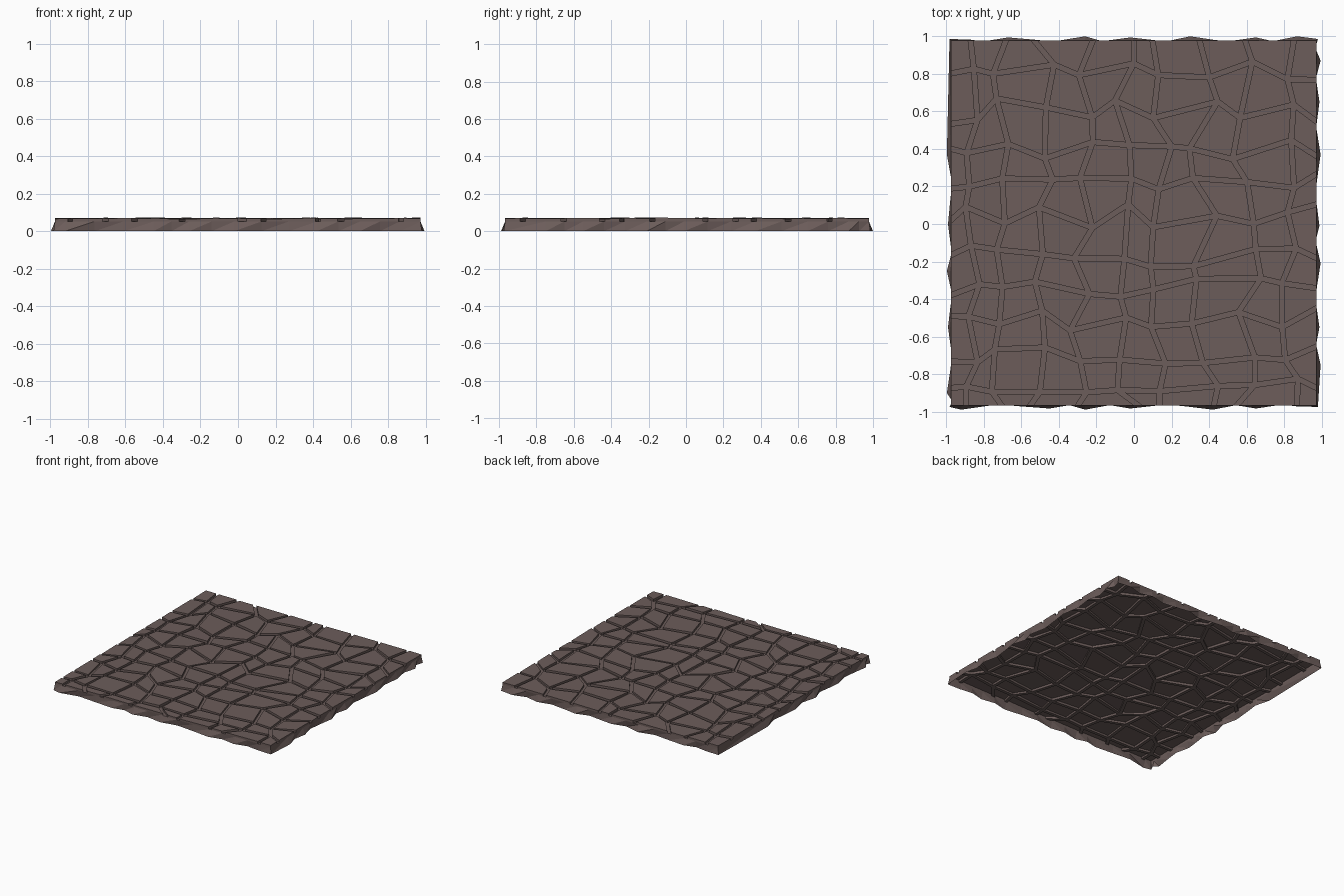
import bpy, bmesh, random
from mathutils import Vector

if "Cube" in bpy.data.objects:
    bpy.data.objects.remove(bpy.data.objects["Cube"])

random.seed(7)
X0, X1, Y0, Y1 = -0.975, 0.972, -0.967, 0.978   # edges of the paved top
FLOOR, TOP, GAP = 0.052, 0.067, 0.013           # groove floor, stone top, half groove width
XS = [X0, -0.86, -0.71, -0.50, -0.28, -0.04, 0.15, 0.37, 0.60, 0.82, X1]
YS = [Y0, -0.86, -0.69, -0.51, -0.33, -0.17, 0.04, 0.24, 0.40, 0.60, 0.81, Y1]

stone = bpy.data.materials.new("brown grey stone")
stone.diffuse_color = (0.150, 0.109, 0.103, 1)
stone.use_nodes = True
stone.node_tree.nodes["Principled BSDF"].inputs["Base Color"].default_value = stone.diffuse_color


def make(name, bm):
    bmesh.ops.remove_doubles(bm, verts=bm.verts, dist=1e-5)
    me = bpy.data.meshes.new(name)
    bm.to_mesh(me)
    bm.free()
    me.materials.append(stone)
    ob = bpy.data.objects.new(name, me)
    bpy.context.collection.objects.link(ob)


def face(bm, pts):
    bm.faces.new([bm.verts.new(p) for p in pts])


def wobble(line, i):
    """Jittered position of grid line i; the outer lines stay put."""
    if i in (0, len(line) - 1):
        return line[i]
    room = min(line[i] - line[i - 1], line[i + 1] - line[i])
    return line[i] + random.uniform(-0.36, 0.36) * room


def inset(quad, dist):
    """Move every side of a counter-clockwise quad inwards by its own distance."""
    lines = []
    for k in range(4):
        a, b = quad[k], quad[(k + 1) % 4]
        d = (b - a).normalized()
        lines.append((a + Vector((-d.y, d.x)) * dist[k], d))
    out = []
    for k in range(4):
        (p, d), (q, e) = lines[k - 1], lines[k]
        t = (q - p).cross(e) / d.cross(e)
        out.append(p + d * t)
    return out


# Paving: crooked stones with sunken grooves, open underneath
nx, ny = len(XS) - 1, len(YS) - 1
grid = [[Vector((wobble(XS, i), wobble(YS, j))) for j in range(ny + 1)]
        for i in range(nx + 1)]
bm = bmesh.new()
for i in range(nx):
    for j in range(ny):
        quad = [grid[i][j], grid[i + 1][j], grid[i + 1][j + 1], grid[i][j + 1]]
        outer = [j == 0, i == nx - 1, j == ny - 1, i == 0]
        ins = inset(quad, [0 if o else GAP for o in outer])
        # each stone tips a little about its own centre
        c = sum(ins, Vector((0, 0))) / 4
        tx, ty = random.uniform(-0.025, 0.025), random.uniform(-0.025, 0.025)
        lift = random.uniform(0, 0.003)
        top = []
        for p in ins:
            h = TOP + lift + (p.x - c.x) * tx + (p.y - c.y) * ty
            top.append(Vector((p.x, p.y, h)))
        low = [Vector((p.x, p.y, FLOOR)) for p in ins]
        rim = [Vector((p.x, p.y, FLOOR)) for p in quad]
        face(bm, top)
        for k in range(4):
            n = (k + 1) % 4
            face(bm, [low[k], low[n], top[n], top[k]])
            if not outer[k]:
                face(bm, [rim[k], rim[n], low[n], low[k]])
make("paving_stones", bm)

# Skirt: rough sides whose lower edge bulges outwards at these places
BUMPS = {
    "front": [-0.92, -0.45, -0.26, -0.02, 0.42, 0.65],
    "right": [-0.75, -0.55, -0.21, -0.01, 0.37, 0.65, 0.87],
    "back": [0.87, 0.65, 0.30, -0.02, -0.26, -0.67],
    "left": [0.37, 0.0, -0.25, -0.55, -0.90],
}
SIDES = {
    "front": (Vector((X0, Y0)), Vector((X1, Y0)), Vector((0, -1))),
    "right": (Vector((X1, Y0)), Vector((X1, Y1)), Vector((1, 0))),
    "back": (Vector((X1, Y1)), Vector((X0, Y1)), Vector((0, 1))),
    "left": (Vector((X0, Y1)), Vector((X0, Y0)), Vector((-1, 0))),
}
upper, lower = [], []
for name, (a, b, out) in SIDES.items():
    axis = 0 if out.x == 0 else 1
    # corner, then bumps with hollows between them
    upper.append(a)
    lower.append(a + Vector((a.x, a.y)) * 0.008)
    bumps = BUMPS[name]
    for k, s in enumerate(bumps):
        after = bumps[k + 1] if k + 1 < len(bumps) else b[axis]
        gap = after - s
        push = 0.022 if k % 2 == 0 else 0.016
        stops = [(s, push), (s + gap * 0.5, random.uniform(-0.014, -0.002))]
        if abs(gap) > 0.3:
            stops = [(s, push), (s + gap * 0.33, -0.010), (s + gap * 0.66, 0.004)]
        for pos, amount in stops:
            p = a.copy()
            p[axis] = pos
            upper.append(p)
            lower.append(p + out * amount)
bm = bmesh.new()
for k in range(len(upper)):
    n = (k + 1) % len(upper)
    u0, u1, l0, l1 = upper[k], upper[n], lower[k], lower[n]
    A, B = Vector((l0.x, l0.y, 0)), Vector((l1.x, l1.y, 0))
    C, D = Vector((u1.x, u1.y, FLOOR)), Vector((u0.x, u0.y, FLOOR))
    face(bm, [A, B, C])
    face(bm, [A, C, D])
make("rough_skirt", bm)
